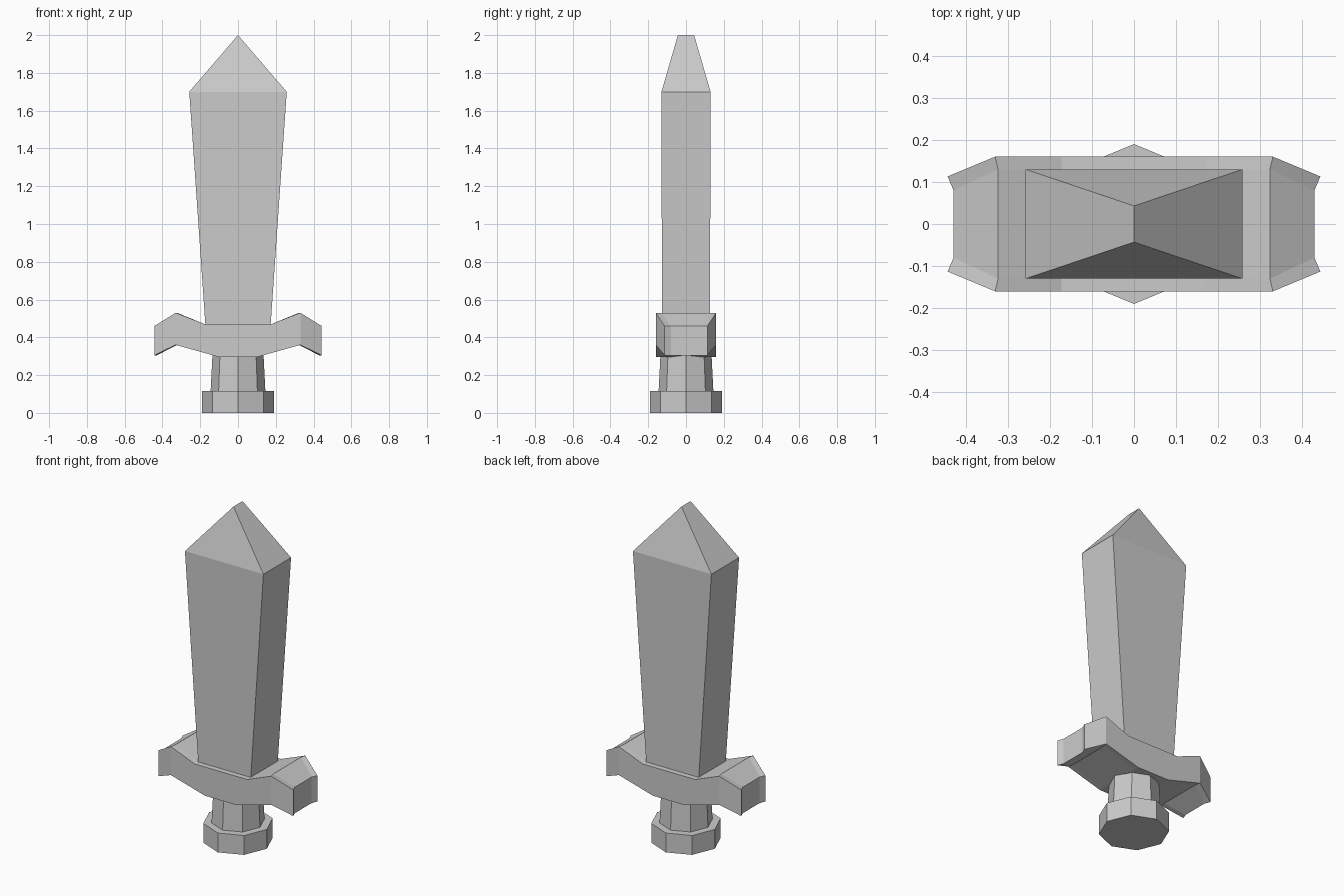
import bpy
from math import cos, sin, pi

if "Cube" in bpy.data.objects:
    bpy.data.objects.remove(bpy.data.objects["Cube"])


def make_mesh(name, verts, faces):
    mesh = bpy.data.meshes.new(name)
    mesh.from_pydata(verts, [], faces)
    obj = bpy.data.objects.new(name, mesh)
    bpy.context.collection.objects.link(obj)
    return obj


def loft(name, rings):
    """Skin a list of equal-length rings and cap both ends."""
    n = len(rings[0])
    verts = [p for ring in rings for p in ring]
    faces = [(r * n + i, r * n + (i + 1) % n, (r + 1) * n + (i + 1) % n, (r + 1) * n + i)
             for r in range(len(rings) - 1) for i in range(n)]
    faces += [tuple(range(n))[::-1], tuple((len(rings) - 1) * n + i for i in range(n))]
    return make_mesh(name, verts, faces)


def octagon(radius, z):
    return [(radius * cos(i * pi / 4), radius * sin(i * pi / 4), z) for i in range(8)]


def rectangle(hx, hy, z):
    return [(-hx, -hy, z), (hx, -hy, z), (hx, hy, z), (-hx, hy, z)]


# Pommel and tapered grip
loft("pommel", [octagon(0.19, 0), octagon(0.19, 0.115)])
loft("grip", [octagon(0.145, 0.115), octagon(0.135, 0.31)])

# Blade widening upwards, closing to a short ridge at the tip
verts = rectangle(0.172, 0.127, 0.455) + rectangle(0.258, 0.13, 1.70) + [(0, -0.043, 2), (0, 0.043, 2)]
make_mesh("blade", verts, [
    (3, 2, 1, 0), (0, 1, 5, 4), (1, 2, 6, 5), (2, 3, 7, 6), (3, 0, 4, 7),
    (4, 5, 8), (6, 7, 9), (5, 6, 9, 8), (7, 4, 8, 9)])


# Crossguard: sections across x, with the middle strip pulled in at the tips
def guard_ring(side, top_x, top_z, bottom_x, bottom_z, outer_y, inner_y, inset):
    ys = [(-outer_y, 0), (-inner_y, inset), (inner_y, inset), (outer_y, 0)]
    top = [(side * (top_x - d), y, top_z) for y, d in ys]
    bottom = [(side * (bottom_x - d), y, bottom_z) for y, d in reversed(ys)]
    return bottom[::-1] + top[::-1]


sections = [
    (0.443, 0.46, 0.443, 0.305, 0.113, 0.08, 0.014),
    (0.33, 0.53, 0.33, 0.36, 0.16, 0.13, 0.007),
    (0.172, 0.468, 0.105, 0.297, 0.16, 0.13, 0),
]
rings = [guard_ring(-1, *s) for s in sections] + [guard_ring(1, *s) for s in reversed(sections)]
guard = loft("crossguard", rings)

# Split the two end caps into quads so the concave tips stay flat
mesh = guard.data
points = [tuple(v.co) for v in mesh.vertices]
faces = [tuple(p.vertices) for p in mesh.polygons if len(p.vertices) == 4]
last = len(points) - 8
for i in range(3):
    faces.append((7 - i, 6 - i, i + 1, i))
    faces.append((last + i, last + i + 1, last + 6 - i, last + 7 - i))
bpy.data.objects.remove(guard)
guard = make_mesh("crossguard", points, faces)

# Consistent outward normals
import bmesh
for obj in bpy.data.objects:
    bm = bmesh.new()
    bm.from_mesh(obj.data)
    bmesh.ops.recalc_face_normals(bm, faces=bm.faces)
    bm.to_mesh(obj.data)
    bm.free()
